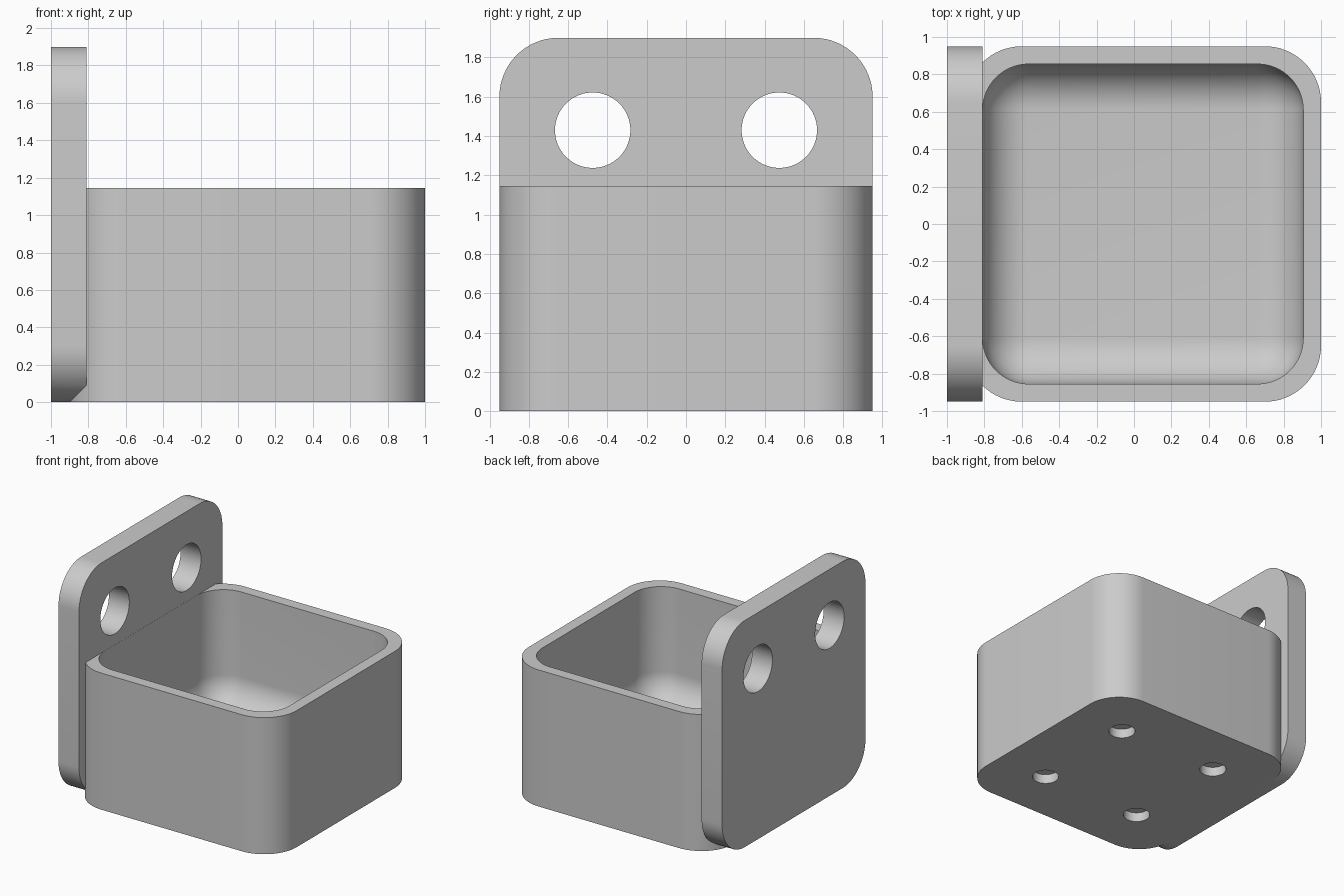
import bpy
import bmesh
from math import pi, radians
from mathutils import Matrix, Vector

cube = bpy.data.objects.get("Cube")
if cube:
    bpy.data.objects.remove(cube, do_unlink=True)

WALL = 0.095
HALF = 0.95
RIM = 1.145
PLATE_FRONT = -0.81
CUP_X = 0.05
HOLE = 0.475

grey = bpy.data.materials.new("plain grey")
grey.use_nodes = True
grey.diffuse_color = (0.6, 0.6, 0.6, 1)
grey.node_tree.nodes["Principled BSDF"].inputs["Base Color"].default_value = (0.6, 0.6, 0.6, 1)


def finish(name, bm):
    mesh = bpy.data.meshes.new(name)
    bm.to_mesh(mesh)
    bm.free()
    mesh.materials.append(grey)
    obj = bpy.data.objects.new(name, mesh)
    bpy.context.collection.objects.link(obj)
    return obj


def rounded_box(name, low, high, radius, is_round):
    """Box between two corners, rounding the edges chosen by is_round(direction, middle)."""
    low, high = Vector(low), Vector(high)
    bm = bmesh.new()
    bmesh.ops.create_cube(bm, size=1)
    for v in bm.verts:
        v.co = (low + high) / 2 + v.co * (high - low)
    edges = []
    for e in bm.edges:
        a, b = (v.co for v in e.verts)
        if is_round((b - a).normalized(), (a + b) / 2):
            edges.append(e)
    bmesh.ops.bevel(bm, geom=edges, offset=radius, segments=16, profile=0.5, affect='EDGES')
    return finish(name, bm)


def cylinder(name, centre, radius, depth, turn=0):
    bm = bmesh.new()
    bmesh.ops.create_cone(bm, cap_ends=True, segments=64, radius1=radius, radius2=radius, depth=depth,
                          matrix=Matrix.Translation(centre) @ Matrix.Rotation(turn, 4, 'Y'))
    return finish(name, bm)


def combine(obj, tool, operation):
    tool.hide_render = True
    mod = obj.modifiers.new("combine", 'BOOLEAN')
    mod.operation = operation
    mod.solver = 'EXACT'
    mod.object = tool
    bpy.context.view_layer.objects.active = obj
    bpy.ops.object.modifier_apply(modifier=mod.name)
    bpy.data.objects.remove(tool, do_unlink=True)


# Cup body with rounded upright corners, joined to the mounting plate
holder = rounded_box("cup_holder", (CUP_X - HALF, -HALF, 0), (CUP_X + HALF, HALF, RIM), 0.3,
                     lambda d, m: abs(d.z) > 0.9)
plate = rounded_box("mounting_plate", (-1, -HALF, 0), (PLATE_FRONT, HALF, 2 * HALF), 0.3,
                    lambda d, m: abs(d.x) > 0.9)
combine(holder, plate, 'UNION')

# Cavity with rounded corners and floor
cavity = rounded_box("cavity_cutter", (PLATE_FRONT + 0.001, WALL - HALF, 2 * WALL),
                     (CUP_X + HALF - WALL, HALF - WALL, 2), 0.245,
                     lambda d, m: abs(d.z) > 0.9 or m.z < 0.5)
combine(holder, cavity, 'DIFFERENCE')

# Screw holes through the plate and blind holes under the floor
for y in (-HOLE, HOLE):
    combine(holder, cylinder("screw_cutter", (-0.9, y, 1.43), 0.192, 0.6, pi / 2), 'DIFFERENCE')
    for x in (CUP_X - HOLE, CUP_X + HOLE):
        combine(holder, cylinder("foot_cutter", (x, y, 0), 0.105, 0.16), 'DIFFERENCE')

bpy.ops.object.select_all(action='DESELECT')
holder.select_set(True)
bpy.context.view_layer.objects.active = holder
bpy.ops.object.shade_smooth_by_angle(angle=radians(30))
